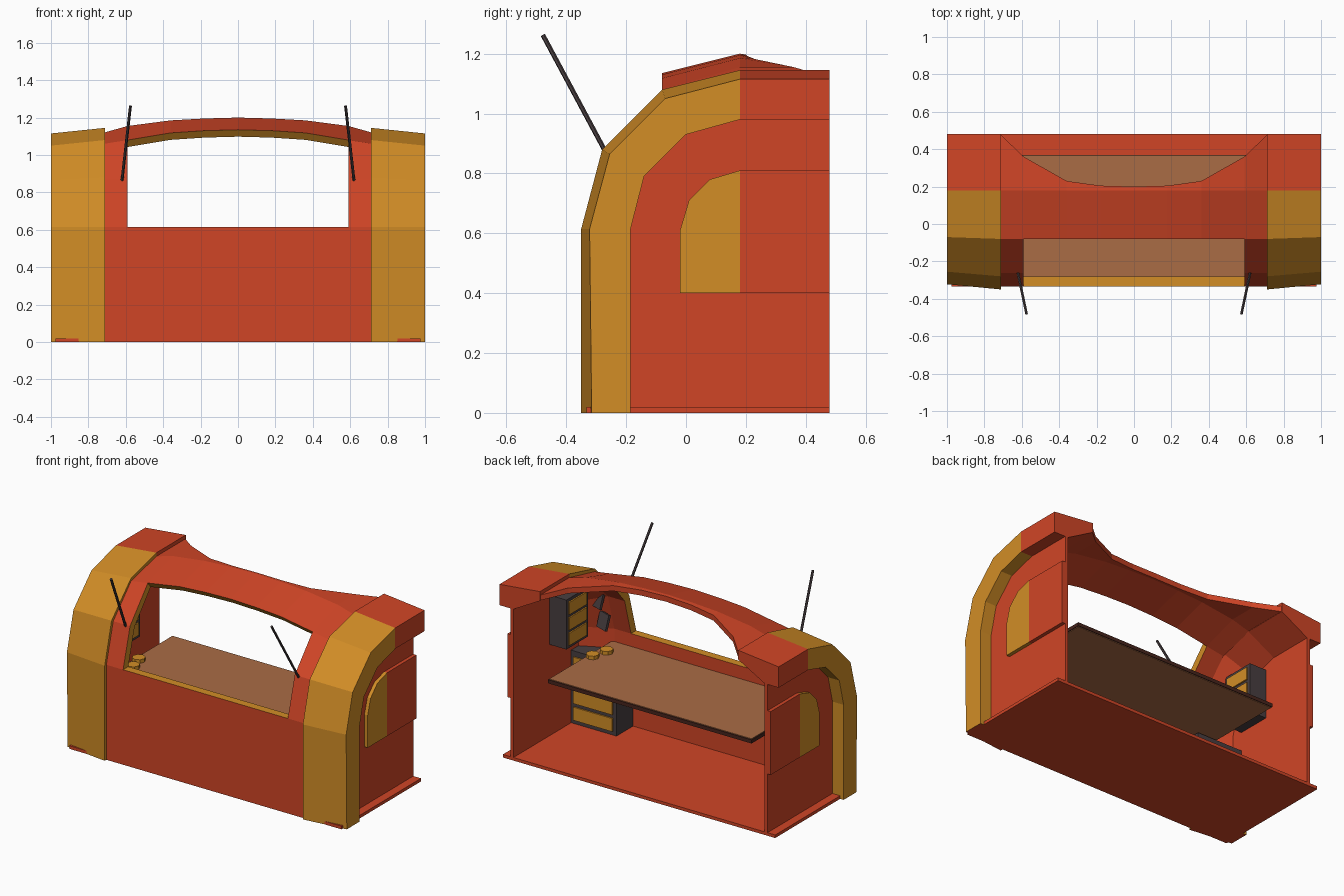
import bpy, bmesh, math
from mathutils import Vector

if "Cube" in bpy.data.objects:
    bpy.data.objects.remove(bpy.data.objects["Cube"])


def material(name, rgb):
    m = bpy.data.materials.new(name)
    lin = [(c / 255 / 12.92) if c < 10 else ((c / 255 + 0.055) / 1.055) ** 2.4 for c in rgb]
    m.diffuse_color = (*lin, 1)
    m.use_nodes = True
    m.node_tree.nodes["Principled BSDF"].inputs["Base Color"].default_value = m.diffuse_color
    return m


RED = material("red paint", (208, 69, 38))
YELLOW = material("amber paint", (210, 141, 38))
WOOD = material("counter wood", (170, 108, 69))
BROWN = material("dark brown edge", (70, 36, 28))
DARK = material("dark metal", (72, 62, 64))


def finish(name, bm, mats):
    bmesh.ops.recalc_face_normals(bm, faces=bm.faces[:])
    me = bpy.data.meshes.new(name)
    bm.to_mesh(me)
    bm.free()
    for m in mats:
        me.materials.append(m)
    ob = bpy.data.objects.new(name, me)
    bpy.context.collection.objects.link(ob)
    return ob


def prism(name, pts, x0, x1, mat):
    """Extrude a (y, z) outline from x0 to x1."""
    bm = bmesh.new()
    a = [bm.verts.new((x0, y, z)) for y, z in pts]
    b = [bm.verts.new((x1, y, z)) for y, z in pts]
    bm.faces.new(a)
    bm.faces.new(b)
    for i in range(len(pts)):
        j = (i + 1) % len(pts)
        bm.faces.new((a[i], a[j], b[j], b[i]))
    return finish(name, bm, [mat])


def box(name, x, y, z, mat):
    return prism(name, [(y[0], z[0]), (y[1], z[0]), (y[1], z[1]), (y[0], z[1])], x[0], x[1], mat)


def rod(name, p, q, r, mat, sides=6):
    p, q = Vector(p), Vector(q)
    bm = bmesh.new()
    bmesh.ops.create_cone(bm, cap_ends=True, segments=sides, radius1=r, radius2=r, depth=(q - p).length)
    ob = finish(name, bm, [mat])
    ob.location = (p + q) / 2
    ob.rotation_euler = (q - p).to_track_quat('Z', 'Y').to_euler()
    return ob


# Central shell: profile rows swept over x stations, with an open window
OUT = [(-.333, 0), (-.333, .615), (-.262, .87), (-.08, 1.08), (.18, 1.12), (.48, 1.12)]
INN = [(-.28, 0), (-.28, .615), (-.215, .85), (-.05, 1.043), (.18, 1.085), (.48, 1.085)]
HALF = [.715, .59, .36, .18, 0]
XS = [-x for x in HALF] + HALF[-2::-1]
BUMP = {3: [-.02, 0, .038, .05, .055], 4: [0, .035, .065, .075, .08], 5: [0, .035, .062, .072, .077]}
BACK_Y = [.48, .36, .23, .205, .2]

bm = bmesh.new()
outer, inner = {}, {}
for i, x in enumerate(XS):
    k = min(i, len(XS) - 1 - i)
    for j in range(6):
        for layer, prof in ((outer, OUT), (inner, INN)):
            y, z = prof[j]
            z += BUMP.get(j, [0] * 5)[k]
            layer[i, j] = bm.verts.new((x, BACK_Y[k] if j == 5 else y, z))
edges = {}
for i in range(len(XS) - 1):
    for j in range(5):
        if j in (1, 2) and 0 < i < len(XS) - 2:
            continue                                     # window opening
        quad = [(i, j), (i + 1, j), (i + 1, j + 1), (i, j + 1)]
        bm.faces.new([outer[q] for q in quad])
        bm.faces.new([inner[q] for q in quad])
        for a, b in zip(quad, quad[1:] + quad[:1]):
            key = tuple(sorted((a, b)))
            edges[key] = edges.get(key, 0) + 1
for (a, b), n in edges.items():
    if n == 1:                                           # rim faces, amber round the window
        f = bm.faces.new((outer[a], outer[b], inner[b], inner[a]))
        c = f.calc_center_median()
        f.material_index = int(abs(c.x) < .6 and c.y < 0 and c.z > .5)
finish("main_shell", bm, [RED, YELLOW])

# Floor slab and counter
box("floor", (-.975, .975), (-.333, .48), (0, .02), RED)
box("counter_core", (-.73, .73), (-.29, .37), (.505, .528), BROWN)
box("counter_top", (-.725, .725), (-.29, .365), (.528, .532), WOOD)
box("counter_underside", (-.725, .725), (-.29, .365), (.501, .505), WOOD)

# Side arches with a recessed side wall
BIG = [(-.35, 0), (-.35, .615), (-.28, .88), (-.08, 1.08), (.18, 1.145), (.48, 1.145)]
END = [(-.315, .0), (-.322, .615), (-.255, .865), (-.07, 1.05), (.18, 1.115), (.48, 1.115)]
BAND = [(-.185, 0), (-.185, .615), (-.14, .79), (0, .93), (.18, .98), (.48, .98)]
RINGS = [(.71, INN), (.71, BIG), (1, END), (1, BAND), (.92, BAND), (.9, BAND)]

for s, side in ((1, "right"), (-1, "left")):
    bm = bmesh.new()
    v = [[bm.verts.new((s * x, y, z)) for y, z in prof] for x, prof in RINGS]
    for r in (0, 1, 2, 3, 5):
        a, b = v[r], v[(r + 1) % 6]
        for j in range(5):
            f = bm.faces.new((a[j], a[j + 1], b[j + 1], b[j]))
            f.material_index = int(r != 5 and j < 4)     # amber in front, red at the back
    for j in (0, 5):
        bm.faces.new([ring[j] for ring in v])
    feet = [bm.verts.new((s * x, .48, 0)) for x in (.92, .9)]
    bm.faces.new(v[4] + feet[:1])
    bm.faces.new(v[5] + feet[1:])
    bm.faces.new((v[4][5], v[5][5], feet[1], feet[0]))
    bm.faces.new((v[4][0], v[5][0], feet[1], feet[0]))
    finish(side + "_arch", bm, [RED, YELLOW])

    # Raised panel on the side wall
    prism(side + "_panel_front", [(-.02, .4), (-.02, .61), (.01, .71), (.08, .78), (.18, .81), (.18, .4)],
          s * .915, s * .943, YELLOW)
    box(side + "_panel_back", (s * .915, s * .943), (.18, .48), (.4, .81), RED)

    # Antenna
    rod(side + "_antenna", (s * .62, -.265, .865), (s * .575, -.478, 1.262), .008, DARK)

    # Floor cabinet, drawers facing the back
    box(side + "_floor_cabinet", (s * .575, s * .9), (-.29, -.11), (.02, .49), DARK)
    for n in range(4):
        z = .045 + n * .108
        box(side + "_floor_drawer", (s * .6, s * .88), (-.11, -.101), (z, z + .085), YELLOW)

    # Wall cabinet, drawers facing inwards
    box(side + "_wall_cabinet", (s * .78, s * .905), (-.11, .11), (.61, .93), DARK)
    for n in range(3):
        z = .63 + n * .1
        box(side + "_wall_drawer", (s * .771, s * .78), (-.09, .09), (z, z + .08), YELLOW)

    # Small screens in the front corner
    for n, (x, z) in enumerate(((.73, .69), (.77, .82))):
        ob = box(side + "_screen", (-.045, .045), (-.008, .008), (-.05, .05), DARK)
        ob.location = (s * x, -.2, z)
        ob.rotation_euler = (math.radians(15), 0, s * math.radians(-20))

    # Loose cogs on the counter
    for x, y in ((.69, -.03), (.66, -.13)):
        rod(side + "_cog", (s * x, y, .53), (s * x, y, .555), .04, YELLOW, 8)
